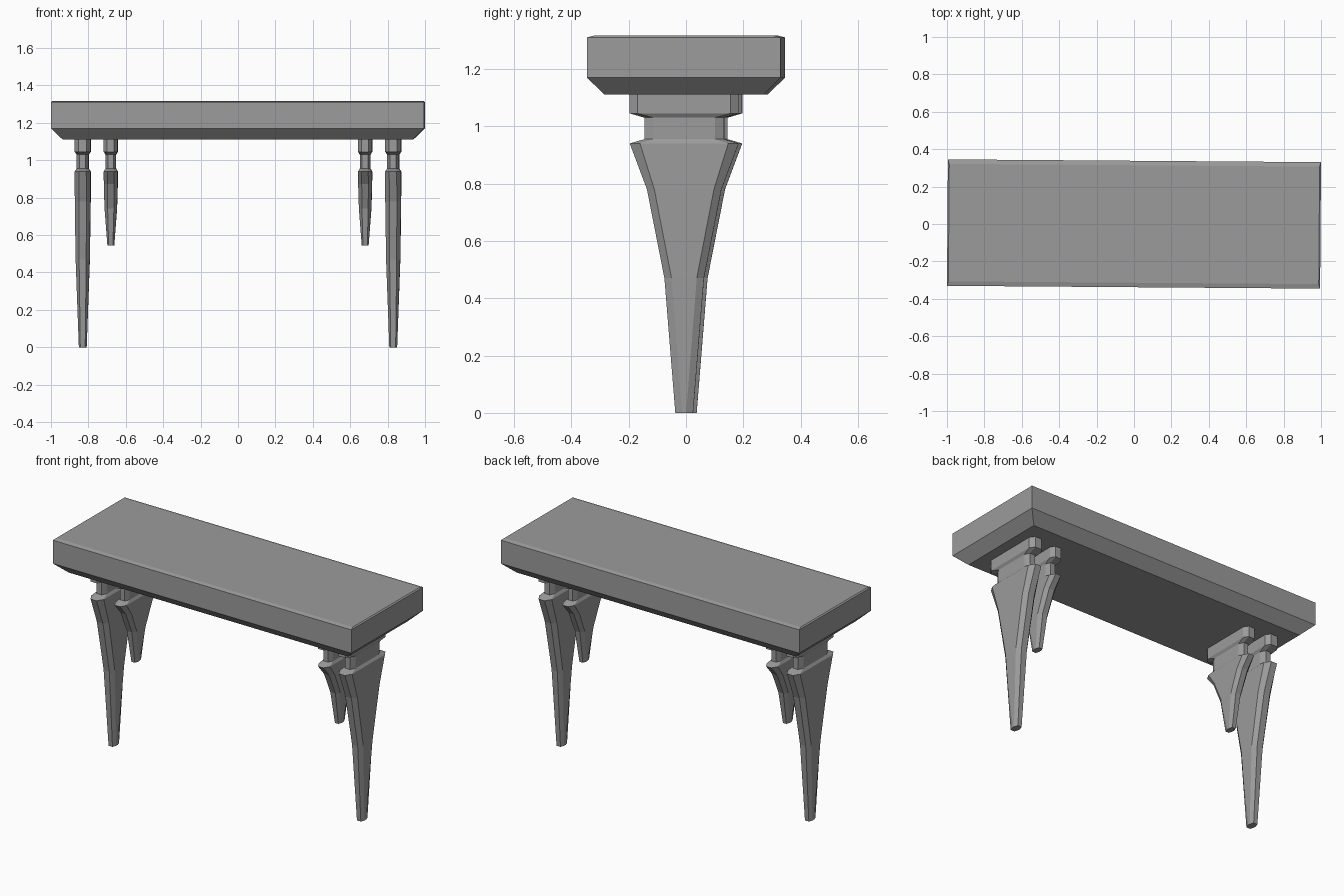
import bpy
import bmesh
from math import radians
from mathutils import Matrix

old = bpy.data.objects.get("Cube")
if old:
    bpy.data.objects.remove(old, do_unlink=True)

grey = bpy.data.materials.new("stone_grey")
grey.use_nodes = True
colour = (0.33, 0.33, 0.33, 1)
grey.diffuse_color = colour
grey.node_tree.nodes["Principled BSDF"].inputs["Base Color"].default_value = colour

# The whole table sits very slightly turned about its centre
TURN = Matrix.Rotation(radians(-0.43), 4, "Z")


def loft(name, rings, place=(0, 0, 0)):
    """Skin a stack of equal-sized rings and cap both ends."""
    bm = bmesh.new()
    loops = [[bm.verts.new(p) for p in ring] for ring in rings]
    n = len(loops[0])
    for low, high in zip(loops, loops[1:]):
        for i in range(n):
            j = (i + 1) % n
            bm.faces.new((low[i], low[j], high[j], high[i]))
    bm.faces.new(loops[0][::-1])
    bm.faces.new(loops[-1])
    bmesh.ops.recalc_face_normals(bm, faces=bm.faces)
    mesh = bpy.data.meshes.new(name)
    bm.to_mesh(mesh)
    bm.free()
    mesh.materials.append(grey)
    obj = bpy.data.objects.new(name, mesh)
    obj.matrix_world = TURN @ Matrix.Translation(place)
    bpy.context.collection.objects.link(obj)


def rectangle(x, y, z):
    return [(-x, -y, z), (x, -y, z), (x, y, z), (-x, y, z)]


def octagon(x, y, flat_x, flat_y, z):
    """Rectangle with cut corners; the flats are half lengths."""
    return [(-flat_x, -y, z), (flat_x, -y, z), (x, -flat_y, z), (x, flat_y, z),
            (flat_x, y, z), (-flat_x, y, z), (-x, flat_y, z), (-x, -flat_y, z)]


# Tabletop: chamfered underside, upright sides, faintly bevelled top
loft("tabletop", [rectangle(0.935, 0.278, 1.11), rectangle(0.9975, 0.338, 1.17),
                  rectangle(0.9975, 0.338, 1.31), rectangle(0.99, 0.314, 1.316)])

# Leg sections: half depth x, half width y, flat x, flat y, height
BLADE = [(0.021, 0.031, 0.013, 0.007, 0), (0.038, 0.069, 0.019, 0.044, 0.47),
         (0.042, 0.13, 0.02, 0.104, 0.78), (0.042, 0.19, 0.02, 0.154, 0.94)]
CAP = [(0.032, 0.139, 0.017, 0.108, 0.955), (0.032, 0.139, 0.017, 0.108, 1.03),
       (0.042, 0.19, 0.022, 0.162, 1.045), (0.042, 0.19, 0.022, 0.162, 1.112)]


def leg(name, x, scale_x, scale_y, foot):
    """Tapered blade from the foot up, then neck and mounting block."""
    stretch = (0.94 - foot) / 0.94
    sections = [s[:4] + (foot + s[4] * stretch,) for s in BLADE] + CAP
    rings = [octagon(a * scale_x, b * scale_y, c * scale_x, d * scale_y, z)
             for a, b, c, d, z in sections]
    loft(name, rings, (x, 0, 0))


# Long outer legs and short inner spikes at both ends
for side, sign in (("left", 1), ("right", -1)):
    leg(f"outer_leg_{side}", sign * 0.83, 1, 1, 0)
    leg(f"inner_spike_{side}", sign * 0.68, 0.88, 0.94, 0.545)
